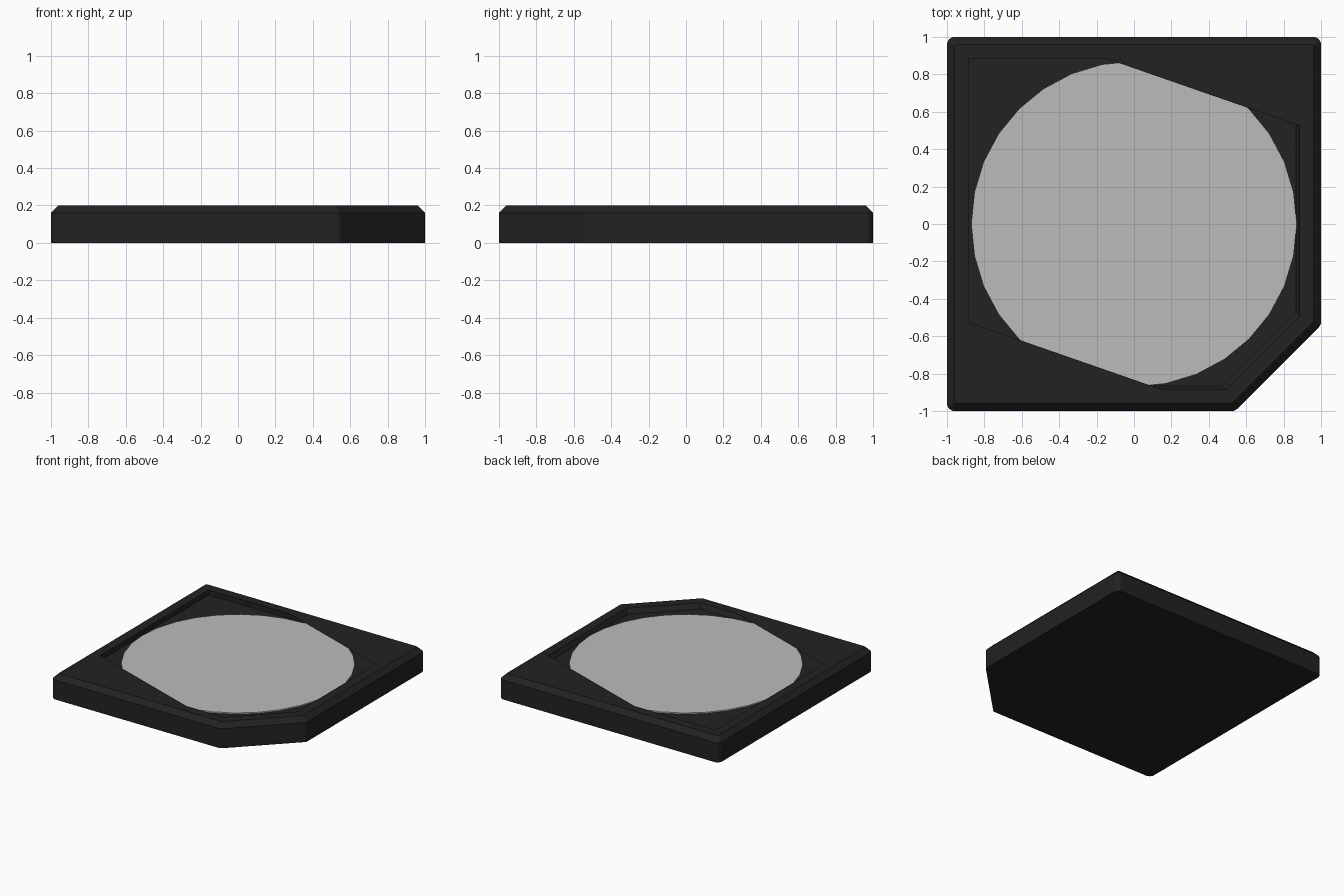
import bpy, bmesh, math
from mathutils import Vector

if "Cube" in bpy.data.objects:
    bpy.data.objects.remove(bpy.data.objects["Cube"])


def material(name, value):
    mat = bpy.data.materials.new(name)
    mat.use_nodes = True
    color = (value, value, value, 1)
    mat.diffuse_color = color
    bsdf = next(n for n in mat.node_tree.nodes if n.type == "BSDF_PRINCIPLED")
    bsdf.inputs["Base Color"].default_value = color
    return mat


def add_object(name, bm, mat):
    mesh = bpy.data.meshes.new(name)
    bm.to_mesh(mesh)
    bm.free()
    mesh.materials.append(mat)
    obj = bpy.data.objects.new(name, mesh)
    bpy.context.collection.objects.link(obj)
    return obj


def outline(inset, radius, steps=4):
    """Square with one cut corner, inset evenly, with rounded corners."""
    h = 1 - inset
    cut = h - (1.54 - inset * math.sqrt(2))
    corners = [Vector(p) for p in ((-h, -h), (-cut, -h), (h, cut), (h, h), (-h, h))]
    points = []
    for i, corner in enumerate(corners):
        before = (corners[i - 1] - corner).normalized()
        after = (corners[(i + 1) % len(corners)] - corner).normalized()
        half = before.angle(after) / 2
        reach = radius / math.tan(half)
        a, b = corner + before * reach, corner + after * reach
        center = corner + (before + after).normalized() * radius / math.sin(half)
        for s in range(steps + 1):
            ray = a.lerp(b, s / steps) - center
            points.append(center + ray.normalized() * radius)
    return points


black = material("black plastic", 0.016)
grey = material("light grey", 0.5)

# Tray: base, chamfered rim and recessed floor, as a stack of outlines
# Each level: inset, corner radius, height, diagonal shift
levels = [(0, 0.04, 0, 0), (0, 0.04, 0.16, 0), (0.04, 0.012, 0.2, 0),
          (0.115, 0.002, 0.2, 0), (0.125, 0.002, 0.16, 0.01)]
bm = bmesh.new()
rings = [[bm.verts.new((p.x - shift, p.y + shift, z)) for p in outline(inset, radius)]
         for inset, radius, z, shift in levels]
for low, high in zip(rings, rings[1:]):
    for i in range(len(low)):
        j = (i + 1) % len(low)
        bm.faces.new((low[i], low[j], high[j], high[i]))
bm.faces.new(reversed(rings[0]))
bm.faces.new(rings[-1])

# Flat corner webs that cover two opposite corners of the recess
for side in (1, -1):
    web = ((-0.15, 0.885), (0.885, 0.525), (0.885, 0.885))
    bm.faces.new([bm.verts.new((side * x, side * y, 0.2)) for x, y in web])
bm.normal_update()
for face in bm.faces:
    if len(face.verts) == 3 and face.normal.z < 0:
        face.normal_flip()
add_object("tray", bm, black)

# Round inlay lying in the recess
bm = bmesh.new()
bmesh.ops.create_cone(bm, cap_ends=True, segments=32, radius1=0.87, radius2=0.87, depth=0.01)
disc = add_object("round_inlay", bm, grey)
disc.location.z = 0.165
